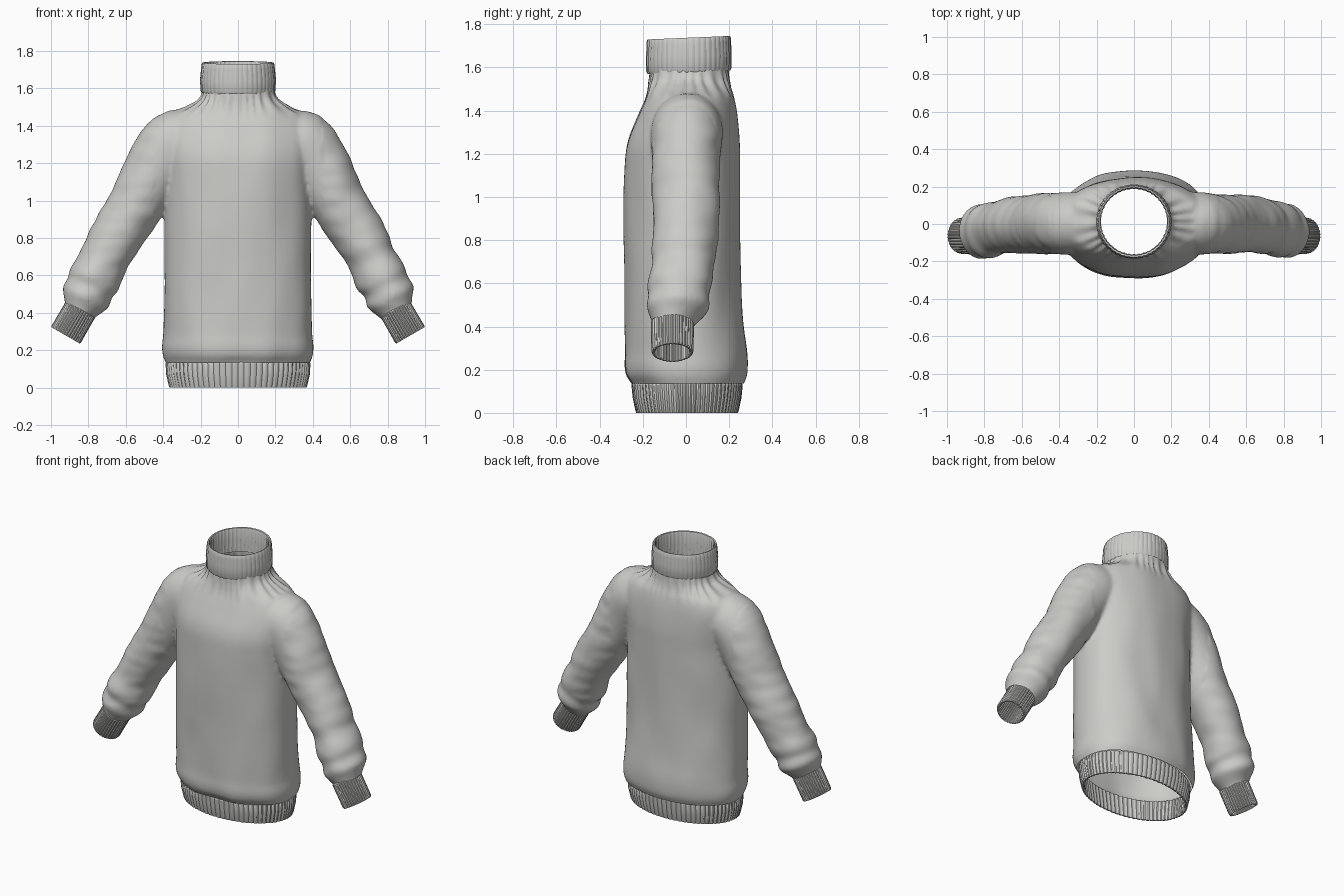
import bpy, bmesh, math
from mathutils import Vector, Matrix, noise

cube = bpy.data.objects.get("Cube")
if cube:
    bpy.data.objects.remove(cube, do_unlink=True)

wool = bpy.data.materials.new("grey wool")
wool.use_nodes = True
colour = (0.6, 0.6, 0.58, 1)
wool.diffuse_color = colour
wool.node_tree.nodes["Principled BSDF"].inputs["Base Color"].default_value = colour


def spline(points, steps):
    """Smooth curve through tuples of any length."""
    pts = [Vector(p) for p in points]
    out = []
    for i in range(len(pts) - 1):
        a, b = pts[max(i - 1, 0)], pts[i]
        c, d = pts[i + 1], pts[min(i + 2, len(pts) - 1)]
        for k in range(steps):
            t = k / steps
            out.append(b + (c - a) * t / 2 + (a * 2 - b * 5 + c * 4 - d) * t * t / 2
                       + (b * 3 - a - c * 3 + d) * t ** 3 / 2)
    return out + [pts[-1]]


def loft(bm, rings, capped):
    """Skin a list of point rings, optionally closing both ends."""
    rows = [[bm.verts.new(p) for p in ring] for ring in rings]
    for lo, hi in zip(rows, rows[1:]):
        for i in range(len(lo)):
            j = (i + 1) % len(lo)
            bm.faces.new((lo[i], lo[j], hi[j], hi[i]))
    if capped:
        bm.faces.new(rows[0][::-1])
        bm.faces.new(rows[-1])


def finish(name, bm, angle):
    bmesh.ops.recalc_face_normals(bm, faces=bm.faces)
    mesh = bpy.data.meshes.new(name)
    bm.to_mesh(mesh)
    bm.free()
    mesh.materials.append(wool)
    obj = bpy.data.objects.new(name, mesh)
    bpy.context.collection.objects.link(obj)
    bpy.ops.object.select_all(action="DESELECT")
    obj.select_set(True)
    bpy.context.view_layer.objects.active = obj
    bpy.ops.object.shade_smooth_by_angle(angle=math.radians(angle))
    return obj


def angles(count):
    return [math.tau * i / count for i in range(count)]


# Torso: height, half width, front y, back y
torso = [(0.06, 0.36, -0.23, 0.24), (0.13, 0.385, -0.25, 0.262), (0.17, 0.4, -0.277, 0.28),
         (0.22, 0.405, -0.287, 0.285), (0.29, 0.398, -0.284, 0.283), (0.45, 0.395, -0.284, 0.265),
         (0.7, 0.392, -0.285, 0.25), (1.1, 0.39, -0.287, 0.25), (1.25, 0.4, -0.275, 0.25),
         (1.38, 0.4, -0.225, 0.238), (1.46, 0.36, -0.19, 0.222), (1.5, 0.28, -0.178, 0.208),
         (1.54, 0.212, -0.172, 0.2), (1.6, 0.19, -0.168, 0.196), (1.68, 0.18, -0.165, 0.192)]
# Sleeve: centre x, y, z, radius across, radius in depth
sleeve = [(0.2, 0.01, 1.33, 0.15, 0.15), (0.34, 0.005, 1.3, 0.18, 0.165), (0.44, 0.0, 1.17, 0.17, 0.163),
          (0.54, 0.0, 0.99, 0.15, 0.157), (0.66, -0.005, 0.79, 0.14, 0.15), (0.72, -0.015, 0.68, 0.13, 0.142),
          (0.765, -0.03, 0.59, 0.143, 0.15), (0.79, -0.035, 0.54, 0.13, 0.138),
          (0.815, -0.04, 0.485, 0.136, 0.145), (0.838, -0.055, 0.435, 0.105, 0.11),
          (0.855, -0.062, 0.4, 0.085, 0.09), (0.9, -0.065, 0.32, 0.08, 0.085)]


def torso_ring(s):
    z, w, front, back = s
    mid, depth = (front + back) / 2, (back - front) / 2
    ring = []
    for a in angles(64):
        c, n = math.cos(a), math.sin(a)
        r = (abs(c) ** 2.2 + abs(n) ** 2.2) ** (-1 / 2.2)
        ring.append((c * r * w, mid + n * r * depth, z))
    return ring


def sleeve_rings(side):
    path = spline(sleeve, 5)
    rings = []
    for i, s in enumerate(path):
        before, after = path[max(i - 1, 0)], path[min(i + 1, len(path) - 1)]
        along = Vector((after[0] - before[0], 0, after[2] - before[2])).normalized()
        across = Vector((-along.z, 0, along.x))
        ring = []
        for a in angles(40):
            p = Vector(s[:3]) + across * math.cos(a) * s[3] + Vector((0, math.sin(a) * s[4], 0))
            ring.append((p.x * side, p.y, p.z))
        rings.append(ring)
    return rings


# Fuse torso and sleeves into one soft skin
bm = bmesh.new()
loft(bm, [torso_ring(s) for s in spline(torso, 5)], True)
for side in (1, -1):
    loft(bm, sleeve_rings(side), True)
body = finish("rough_body", bm, 180)
remesh = body.modifiers.new("fuse", "REMESH")
remesh.mode = "VOXEL"
remesh.voxel_size = 0.012
soften = body.modifiers.new("soften", "SMOOTH")
soften.factor = 0.5
soften.iterations = 8
fused = body.evaluated_get(bpy.context.evaluated_depsgraph_get())
bm = bmesh.new()
bm.from_mesh(fused.to_mesh())
bpy.data.objects.remove(body, do_unlink=True)

# Gentle cloth folds and gathers under the collar
bm.normal_update()
moves = []
for v in bm.verts:
    x, y, z = v.co
    fold = 0.007 * noise.noise(Vector((x * 7, y * 6, z * 3)))
    if abs(x) > 0.45:
        fold += 0.006 * noise.noise(Vector((x * 6 + 9, y * 5, z * 14)))
    gather = max(0, 1 - abs(z - 1.53) / 0.09) if abs(x) < 0.32 else 0
    turn = math.atan2(y - 0.015, x)
    fold += 0.006 * gather * math.sin(26 * turn + 2 * math.sin(5 * turn))
    moves.append(v.normal * fold)
for v, move in zip(bm.verts, moves):
    v.co += move


def trim(point, normal, keep):
    faces = [f for f in bm.faces if keep(f.calc_center_median())]
    geom = faces + list({e for f in faces for e in f.edges}) + list({v for f in faces for v in f.verts})
    bmesh.ops.bisect_plane(bm, geom=geom, plane_co=point, plane_no=normal, clear_outer=True)


# Open the hem, neck and wrists
trim((0, 0, 0.135), (0, 0, -1), lambda c: abs(c.x) < 0.6 and c.z < 0.3)
trim((0, 0, 1.6), (0, 0, 1), lambda c: c.z > 1.5)
for side in (1, -1):
    trim((side * 0.85, 0, 0.41), (side * 0.5, 0, -0.866), lambda c: c.x * side > 0.6)
finish("sweater_body", bm, 180)


def band(name, place, rows, ribs, groove, slant=0.0):
    """Ribbed knit band; rows hold distance along the axis, x radius, y radius."""
    rings = []
    for t, rx, ry in rows:
        ring = []
        for k, a in enumerate(angles(ribs * 3)):
            cut = groove if k % 3 == 0 else 0
            ring.append(place @ Vector(((rx - cut) * math.cos(a), (ry - cut) * math.sin(a),
                                        t + slant * math.sin(a))))
        rings.append(ring)
    b = bmesh.new()
    loft(b, rings, False)
    return finish(name, b, 30)


# Waist hem
band("hem", Matrix.Translation((0, 0.005, 0)),
     [(0.145, 0.38, 0.25), (0.13, 0.388, 0.258), (0.07, 0.384, 0.252), (0.012, 0.371, 0.24),
      (0, 0.367, 0.236), (0, 0.358, 0.227), (0.012, 0.357, 0.226), (0.14, 0.372, 0.242)], 72, 0.005)

# Wrist cuffs
for side, label in ((1, "left"), (-1, "right")):
    place = Matrix.Translation((side * 0.838, -0.063, 0.425)) @ Matrix.Rotation(
        side * math.radians(150), 4, "Y")
    band(label + "_cuff", place,
         [(0, 0.08, 0.09), (0.01, 0.09, 0.1), (0.08, 0.09, 0.099), (0.16, 0.091, 0.097),
          (0.168, 0.087, 0.094), (0.168, 0.079, 0.086), (0.16, 0.077, 0.084), (0.02, 0.076, 0.084)],
         34, 0.004)

# Rolled turtleneck collar, slightly higher at the back
band("collar", Matrix.Translation((0, 0.013, 0)),
     [(1.59, 0.184, 0.18), (1.578, 0.196, 0.192), (1.59, 0.201, 0.198), (1.65, 0.203, 0.199),
      (1.71, 0.197, 0.196), (1.73, 0.194, 0.195), (1.738, 0.19, 0.191), (1.736, 0.182, 0.182),
      (1.72, 0.178, 0.178), (1.65, 0.178, 0.176), (1.58, 0.183, 0.176)], 44, 0.003, 0.008)
